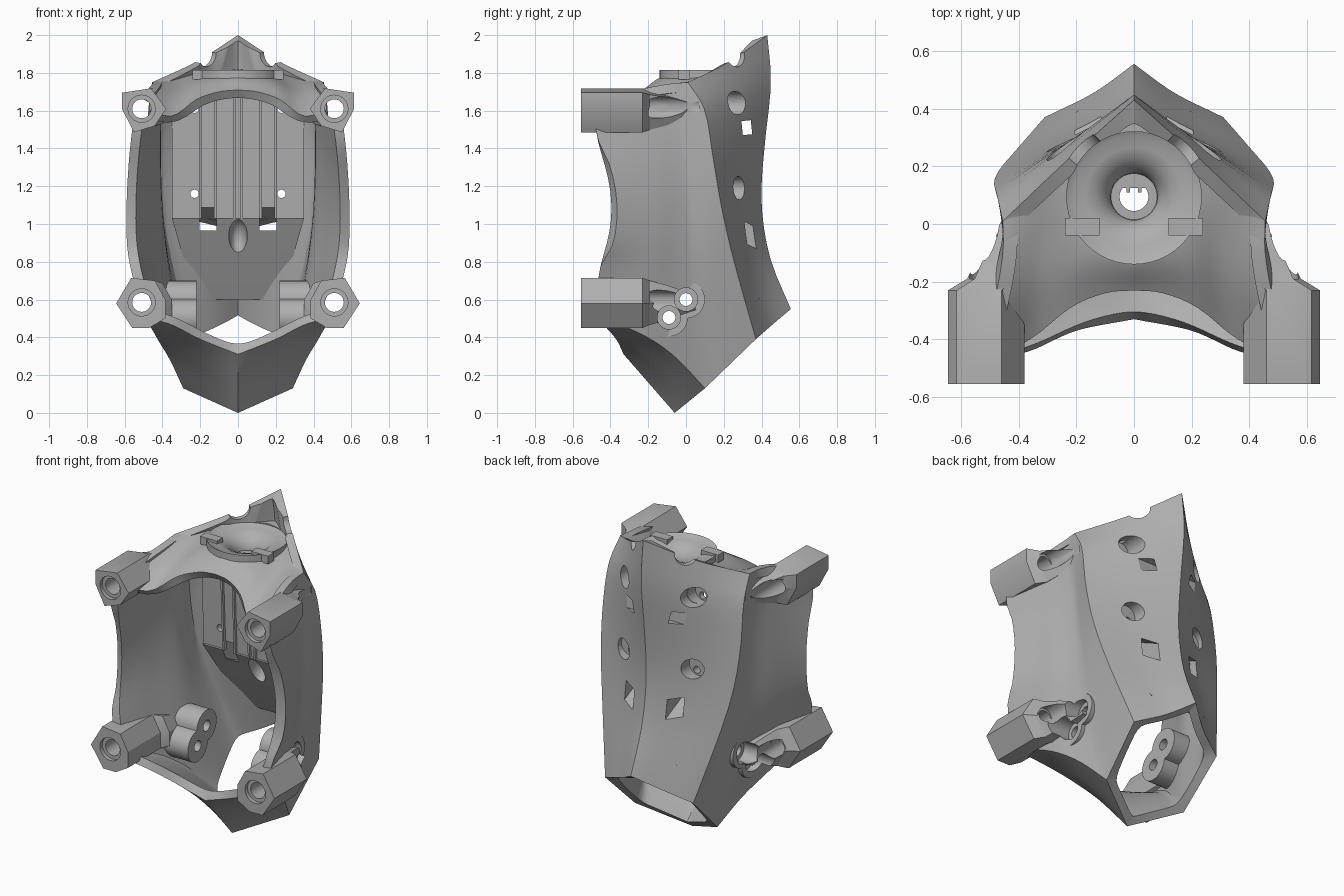
import bpy, bmesh, math
from mathutils import Vector, Matrix

cube = bpy.data.objects.get("Cube")
if cube:
    bpy.data.objects.remove(cube)

grey = bpy.data.materials.new("plain_grey")
grey.use_nodes = True
grey.diffuse_color = (0.43, 0.43, 0.43, 1)
grey.node_tree.nodes["Principled BSDF"].inputs["Base Color"].default_value = grey.diffuse_color


def finish(bm, name):
    bmesh.ops.recalc_face_normals(bm, faces=bm.faces)
    me = bpy.data.meshes.new(name)
    bm.to_mesh(me)
    bm.free()
    me.materials.append(grey)
    ob = bpy.data.objects.new(name, me)
    bpy.context.collection.objects.link(ob)
    return ob


def curve(*pts, n=16):
    """Smooth curve through points, sampled evenly."""
    p = [Vector(q) for q in pts]
    p = [2 * p[0] - p[1]] + p + [2 * p[-1] - p[-2]]
    out = []
    for i in range(n + 1):
        s = i / n * (len(p) - 3)
        k = min(int(s), len(p) - 4)
        t = s - k
        a, b, c, d = p[k:k + 4]
        out.append(0.5 * (2 * b + (c - a) * t + (2 * a - 5 * b + 4 * c - d) * t * t
                          + (3 * b - a - 3 * c + d) * t ** 3))
    return out


def patch(bm, low, high, left, right, bulge=0):
    """Blend four border curves into a grid, on both sides of the centre."""
    cols, steps = len(low) - 1, len(left) - 1
    for side in (1, -1):
        rows = []
        for j in range(steps + 1):
            v, row = j / steps, []
            for i in range(cols + 1):
                u = i / cols
                q = (low[i] * (1 - v) + high[i] * v + left[j] * (1 - u) + right[j] * u
                     - (low[0] * (1 - u) + low[-1] * u) * (1 - v)
                     - (high[0] * (1 - u) + high[-1] * u) * v)
                q.x += bulge * 16 * u * (1 - u) * v * (1 - v)
                row.append(bm.verts.new((q.x * side, q.y, q.z)))
            rows.append(row)
        for r, s in zip(rows, rows[1:]):
            for i in range(cols):
                bm.faces.new((r[i], r[i + 1], s[i + 1], s[i]))


def thicken(bm, depth, centre, rounds):
    """Give the sheet a smoothed inner skin and a rim."""
    bmesh.ops.remove_doubles(bm, verts=bm.verts, dist=0.0005)
    bmesh.ops.recalc_face_normals(bm, faces=bm.faces)
    bm.normal_update()
    out = sum(f.normal.dot(f.calc_center_median() - Vector(centre)) for f in bm.faces)
    depth = math.copysign(depth, out)
    verts, faces = list(bm.verts), list(bm.faces)
    rim = [e for e in bm.edges if e.is_boundary]
    near = {v: [e.other_vert(v) for e in v.link_edges if e.is_boundary or not v.is_boundary]
            for v in verts}
    pos = {v: v.co.copy() for v in verts}
    nor = {v: v.normal.copy() for v in verts}
    for _ in range(rounds):
        for d in (pos, nor):
            d.update({v: d[v] * 0.5 + sum((d[w] for w in near[v]), Vector()) * 0.5 / len(near[v])
                      for v in verts})
    inner = {v: bm.verts.new(pos[v] - nor[v].normalized() * depth) for v in verts}
    for f in faces:
        bm.faces.new([inner[v] for v in reversed(f.verts)])
    for e in rim:
        a, b = e.verts
        bm.faces.new((a, b, inner[b], inner[a]))


def loft(name, rings):
    bm = bmesh.new()
    rows = [[bm.verts.new(p) for p in r] for r in rings]
    for a, b in zip(rows, rows[1:]):
        for i in range(len(a)):
            k = (i + 1) % len(a)
            bm.faces.new((a[i], a[k], b[k], b[i]))
    bm.faces.new(rows[0])
    bm.faces.new(rows[-1])
    return finish(bm, name)


def rod(name, a, b, r, sides=32):
    a, b = Vector(a), Vector(b)
    bm = bmesh.new()
    turn = (b - a).to_track_quat('Z', 'Y').to_matrix().to_4x4()
    bmesh.ops.create_cone(bm, cap_ends=True, segments=sides, radius1=r, radius2=r,
                          depth=(b - a).length, matrix=Matrix.Translation((a + b) / 2) @ turn)
    return finish(bm, name)


def box(name, centre, size, tilt=0):
    bm = bmesh.new()
    m = Matrix.Translation(centre) @ Matrix.Rotation(tilt, 4, 'X') @ Matrix.Diagonal((*size, 1))
    bmesh.ops.create_cube(bm, size=1, matrix=m)
    return finish(bm, name)


# Shared border curves
ridge = curve((0, .555, .55), (0, .455, .79), (0, .41, 1.0), (0, .40, 1.2), (0, .42, 1.45),
              (0, .45, 1.75), (0, .43, 2.0))
edge = curve((.31, .37, .39), (.41, .255, .8), (.465, .19, 1.08), (.485, .145, 1.34),
             (.475, .10, 1.6), (.455, .01, 1.75))
front = curve((.50, -.47, .5), (.565, -.46, .75), (.588, -.385, .9), (.59, -.365, 1.1),
              (.58, -.40, 1.3), (.565, -.47, 1.46), (.54, -.49, 1.64))
back_top = curve((0, .43, 2.0), (.22, .232, 1.86), (.455, .01, 1.75))
back_low = curve((0, .555, .55), (.14, .455, .465), (.31, .37, .39))
side_top = curve((.455, .01, 1.75), (.455, -.1, 1.74), (.48, -.25, 1.71), (.54, -.49, 1.64))
rim_side = curve((.31, .37, .39), (.29, .10, .13), n=4)
jaw = curve((.29, .10, .13), (.36, -.04, .28), (.42, -.17, .38), (.46, -.31, .45),
            (.50, -.47, .5), n=12)
chin_top = curve((0, -.33, .31), (.2, -.37, .39), (.36, -.44, .47), (.50, -.47, .5))

# Outer shell: back, sides and chin
bm = bmesh.new()
patch(bm, back_low, back_top, ridge, edge)
patch(bm, rim_side + jaw[1:], side_top, edge, front, -.025)
patch(bm, curve((0, -.06, 0), (.29, .10, .13)), chin_top,
      curve((0, -.06, 0), (0, -.33, .31), n=12), jaw)
thicken(bm, .05, (0, -.1, 1), 6)
shell = finish(bm, "outer_shell")

# Roof
bm = bmesh.new()
patch(bm, curve((0, .41, 1.82), (.22, .21, 1.80), (.455, .01, 1.75)),
      curve((0, -.23, 1.71), (.1, -.24, 1.70), (.22, -.29, 1.66), (.36, -.40, 1.57),
            (.54, -.49, 1.64)),
      curve((0, .41, 1.82), (0, .15, 1.81), (0, -.1, 1.79), (0, -.23, 1.71)), side_top)
thicken(bm, .05, (0, 0, 0), 2)
roof = finish(bm, "roof")


# Inner back panel and the slope below it
def wedge(name, *sections):
    return loft(name, [[(-w, a, z), (w, a, z), (w * .95, b, z), (0, c, z), (-w * .95, b, z)]
                       for z, w, a, b, c in sections])


solids = [shell, roof,
          wedge("back_panel", (1.03, .35, .155, .19, .36), (1.7, .35, .125, .147, .36)),
          wedge("back_slope", (.6, .21, .37, .39, .47), (.82, .29, .25, .27, .40),
                (1.032, .35, .14, .18, .35))]
cutters = []

# Corner posts with tails, bosses and their bores
upper = [(.615, 1.695), (.46, 1.718), (.38, 1.61), (.44, 1.52), (.55, 1.485), (.615, 1.61)]
lower = [(.565, .715), (.44, .70), (.385, .60), (.385, .50), (.47, .45), (.56, .45), (.645, .58)]
for s, tag in ((1, "left"), (-1, "right")):
    for outline, z, word in ((upper, 1.61, "upper"), (lower, .585, "lower")):
        rings = [[(s * (.51 + (x - .51) * k - dx), y, z + (h - z) * k) for x, h in outline]
                 for y, k, dx in ((-.555, 1, 0), (-.23, 1, 0), (-.19, .88, .05),
                                  (-.1, .7, .07), (.05, .3, .1))]
        solids.append(loft(f"{word}_post_{tag}", rings))
        cutters += [rod("bore", (s * .51, -.7, z), (s * .51, .0, z), .05),
                    rod("mouth", (s * .51, -.7, z), (s * .51, -.53, z), .072),
                    rod("access", (s * .515, -.19, z + .01), (s * .515, .07, z + .01), .055)]
    for y, z in ((-.09, .505), (0, .6)):
        solids.append(rod(f"boss_{tag}", (s * .22, y, z), (s * .4, y, z), .1))
        cutters += [rod("boss_hole", (s * .1, y, z), (s * .7, y, z), .034),
                    rod("boss_mouth", (s * .365, y, z), (s * .7, y, z), .062)]
    # Screw holes, slots and the notch in the crest
    for z, y in ((1.61, .16), (1.16, .22)):
        cutters += [rod("screw_hole", (s * .23, -.1, z), (s * .23, .6, z), .022),
                    rod("screw_mouth", (s * .24, y, z + .03), (s * .25, .6, z + .03), .062)]
    cutters += [box("slot", (s * .16, .26, .98), (.09, .44, .1), -.45),
                rod("notch", (s * .07, .14, 1.9), (s * .28, .36, 1.9), .068)]
cutters += [box("square_hole", (0, .322, 1.51), (1.2, .05, .075), .1),
            rod("dish_hole", (0, .095, 1.6), (0, .095, 1.775), .2, 48),
            rod("dish_space", (0, .095, 1.77), (0, .095, 1.98), .225, 48)]
bm = bmesh.new()
bmesh.ops.create_uvsphere(bm, u_segments=24, v_segments=12, radius=1,
                          matrix=Matrix.Translation((0, .18, .93)) @ Matrix.Diagonal((.05, .09, .1, 1)))
cutters.append(finish(bm, "cable_hole"))


def bounds(me):
    cs = [v.co for v in me.vertices] or [Vector()]
    return [(min(c[i] for c in cs), max(c[i] for c in cs)) for i in range(3)]


# Cut the holes into every part they reach, skipping any cut that spoils the part
for ob in solids:
    for c in cutters:
        old = bounds(ob.data)
        if not all(a[0] < b[1] and b[0] < a[1] for a, b in zip(old, bounds(c.data))):
            continue
        m = ob.modifiers.new("cut", 'BOOLEAN')
        m.operation, m.object, m.solver = 'DIFFERENCE', c, 'EXACT'
        deps = bpy.context.evaluated_depsgraph_get()
        me = bpy.data.meshes.new_from_object(ob.evaluated_get(deps))
        ob.modifiers.clear()
        if all(a[0] - .01 < b[0] and b[1] < a[1] + .01 and b[1] - b[0] > .5 * (a[1] - a[0])
               for a, b in zip(old, bounds(me))):
            ob.data = me
for c in cutters:
    bpy.data.objects.remove(c)

# Round dish in the roof
profile = [(.235, 1.815), (.21, 1.80), (.17, 1.795), (.13, 1.78), (.1, 1.75), (.082, 1.72),
           (.08, 1.70), (.05, 1.70), (.05, 1.67), (.11, 1.67), (.2, 1.73), (.235, 1.77)]
bm = bmesh.new()
vs = [bm.verts.new((r, .095, z)) for r, z in profile]
es = [bm.edges.new((a, b)) for a, b in zip(vs, vs[1:] + vs[:1])]
bmesh.ops.spin(bm, geom=vs + es, cent=(0, .095, 0), axis=(0, 0, 1), angle=math.tau, steps=48)
bmesh.ops.remove_doubles(bm, verts=bm.verts, dist=0.0005)
solids.append(finish(bm, "roof_dish"))

# Roof hooks and panel rails
for s in (1, -1):
    solids.append(box("roof_hook", (s * .18, -.01, 1.79), (.12, .06, .05)))
    for x in (.02, .12, .2):
        solids.append(box("panel_rail", (s * x, .138, 1.365), (.012, .03, .67), .04))

bpy.ops.object.select_all(action='DESELECT')
for ob in solids:
    ob.select_set(True)
bpy.context.view_layer.objects.active = shell
bpy.ops.object.shade_smooth_by_angle(angle=math.radians(28))
